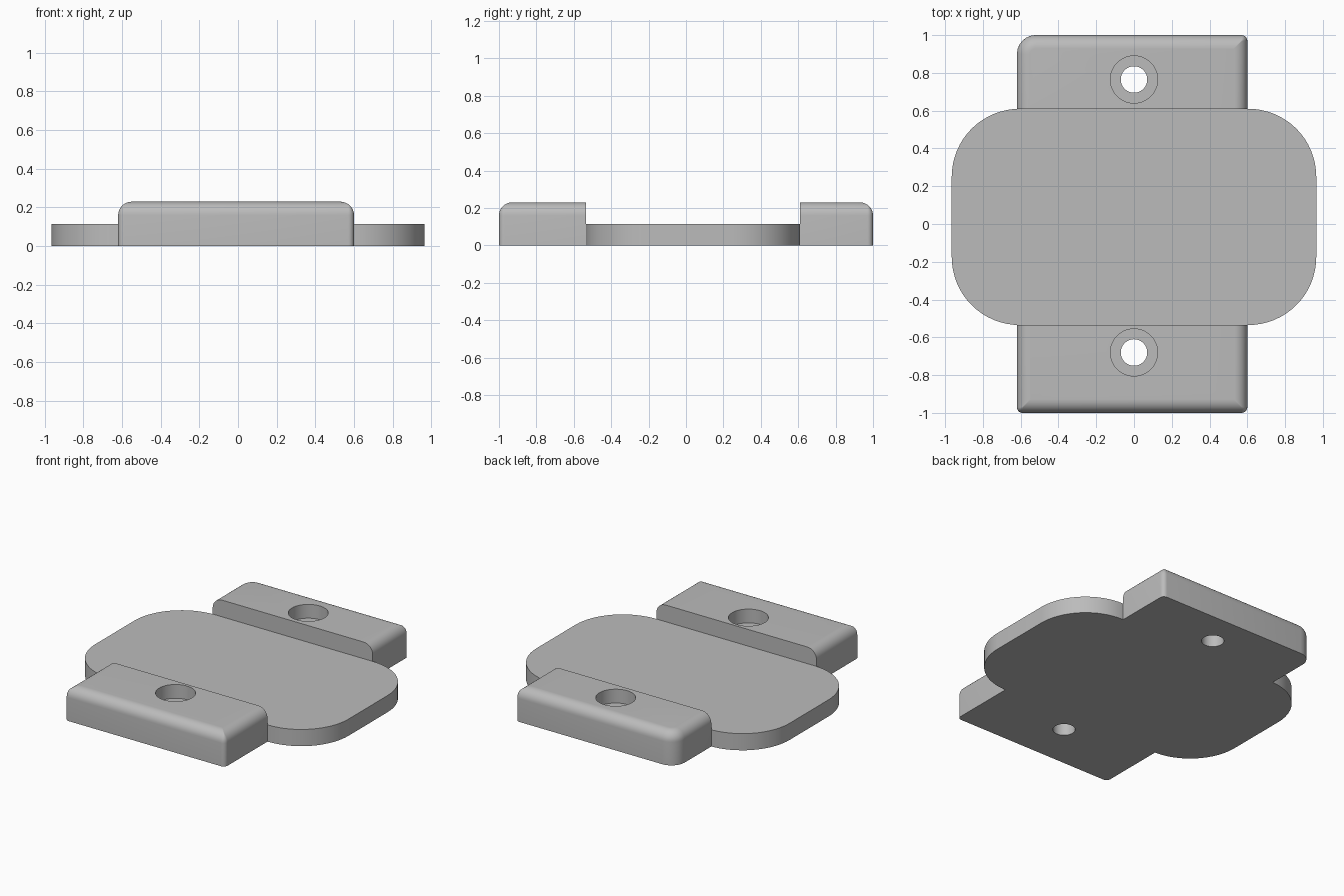
import bpy, bmesh
from math import sin, cos, pi, radians

if "Cube" in bpy.data.objects:
    bpy.data.objects.remove(bpy.data.objects["Cube"])

grey = bpy.data.materials.new("plain grey")
grey.use_nodes = True
grey.diffuse_color = (0.5, 0.5, 0.5, 1)
grey.node_tree.nodes["Principled BSDF"].inputs["Base Color"].default_value = (0.5, 0.5, 0.5, 1)


def arc(cx, cy, r, start, steps):
    """Quarter circle, counter-clockwise from the start angle."""
    return [(cx + r * cos(start + pi / 2 * i / steps),
             cy + r * sin(start + pi / 2 * i / steps)) for i in range(steps + 1)]


def loft(name, layers):
    """Closed solid through matching outlines given as (z, points)."""
    bm = bmesh.new()
    rings = [[bm.verts.new((x, y, z)) for x, y in pts] for z, pts in layers]
    for low, high in zip(rings, rings[1:]):
        for i in range(len(low)):
            j = (i + 1) % len(low)
            bm.faces.new((low[i], low[j], high[j], high[i]))
    bm.faces.new(rings[0][::-1])
    bm.faces.new(rings[-1])
    bmesh.ops.recalc_face_normals(bm, faces=bm.faces)
    mesh = bpy.data.meshes.new(name)
    bm.to_mesh(mesh)
    bm.free()
    mesh.materials.append(grey)
    obj = bpy.data.objects.new(name, mesh)
    bpy.context.collection.objects.link(obj)
    return obj


def activate(obj):
    bpy.ops.object.select_all(action='DESELECT')
    obj.select_set(True)
    bpy.context.view_layer.objects.active = obj


def smooth(obj):
    activate(obj)
    bpy.ops.object.shade_smooth_by_angle(angle=radians(32))


LEFT, RIGHT = 0.60, -0.62
TOP, ROUND = 0.23, 0.07


def block_outline(inner, side, inset, r_left, r_right):
    """Block footprint, drawn in on its three outer sides only."""
    edge = 1 - inset
    a, b = max(r_left - inset, 0.003), max(r_right - inset, 0.003)
    x0, x1 = RIGHT + inset, LEFT - inset
    inner *= side
    pts = [(x0, inner), (x1, inner)]
    pts += arc(x1 - a, edge - a, a, 0, 6)
    pts += arc(x0 + b, edge - b, b, pi / 2, 6)
    return [(x, y * side) for x, y in pts]


def mounting_block(name, inner, side, hole_y, r_left, r_right):
    # Upright walls, then a rounded shoulder
    layers = [(0, block_outline(inner, side, 0, r_left, r_right))]
    for i in range(9):
        t = pi / 2 * i / 8
        layers.append((TOP - ROUND + ROUND * sin(t),
                       block_outline(inner, side, ROUND * (1 - cos(t)), r_left, r_right)))
    block = loft(name, layers)

    # Counterbored screw hole
    def circle(r):
        return [(r * cos(2 * pi * i / 48), hole_y + r * sin(2 * pi * i / 48)) for i in range(48)]
    cutter = loft("hole_cutter", [(-0.1, circle(0.07)), (0.135, circle(0.07)),
                                  (0.135, circle(0.125)), (0.4, circle(0.125))])
    cutter.hide_render = True
    cut = block.modifiers.new("screw hole", 'BOOLEAN')
    cut.operation = 'DIFFERENCE'
    cut.solver = 'EXACT'
    cut.object = cutter
    activate(block)
    bpy.ops.object.modifier_apply(modifier=cut.name)
    bpy.data.objects.remove(cutter)
    smooth(block)


# Rounded base plate between the blocks
FRONT, BACK, HALF, R = -0.535, 0.61, 0.965, 0.36
plate = (arc(HALF - R, BACK - R, R, 0, 16) + arc(R - HALF, BACK - R, R, pi / 2, 16)
         + arc(R - HALF, FRONT + R, R, pi, 16) + arc(HALF - R, FRONT + R, R, 3 * pi / 2, 16))
smooth(loft("base_plate", [(0, plate), (0.115, plate)]))

# Raised end blocks
mounting_block("front_block", FRONT, -1, -0.68, 0.03, 0.03)
mounting_block("back_block", BACK, 1, 0.765, 0.03, 0.1)
